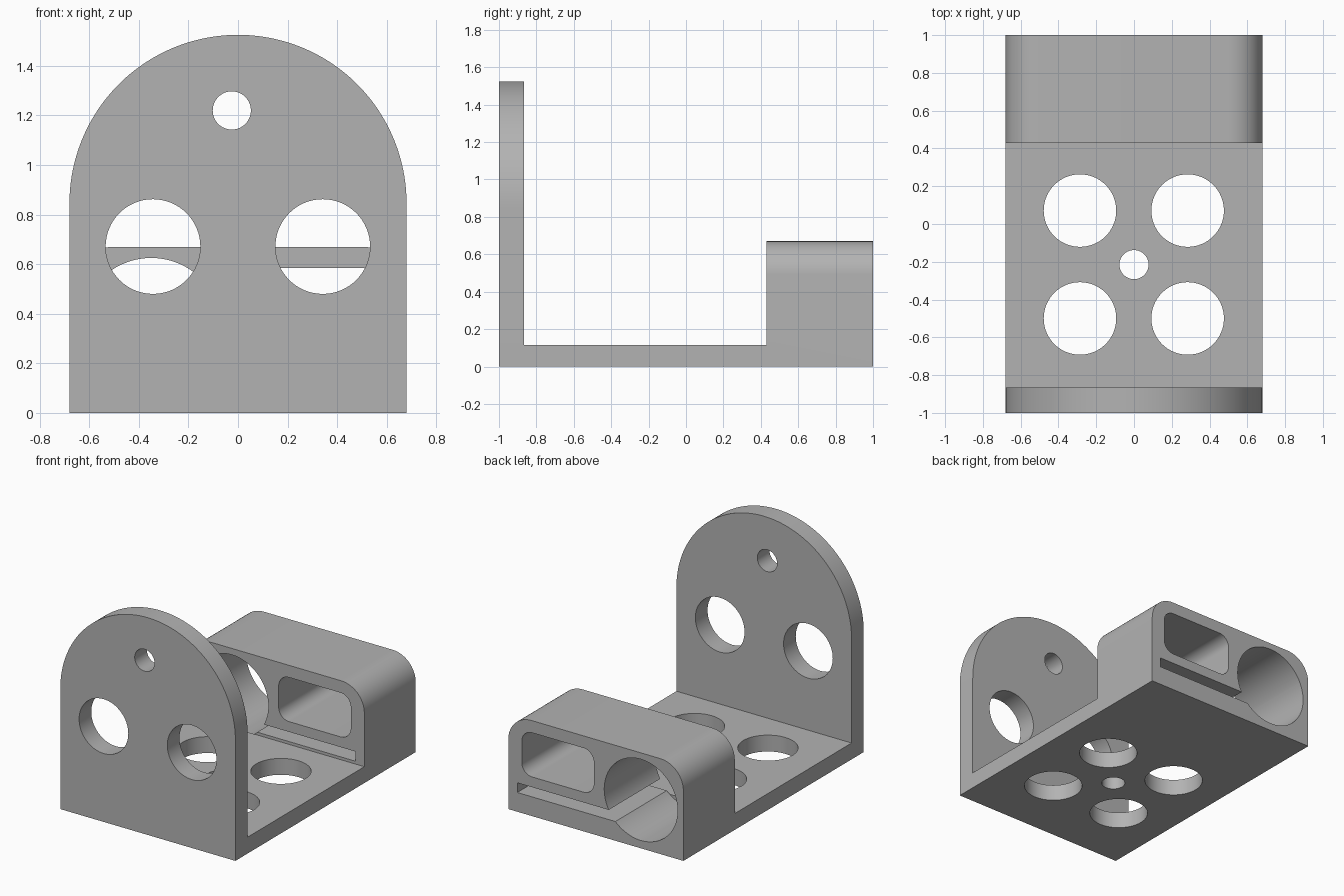
import bpy, bmesh
from math import sin, cos, pi, radians
from mathutils import Vector

default = bpy.data.objects.get("Cube")
if default:
    bpy.data.objects.remove(default, do_unlink=True)

grey = bpy.data.materials.new("plain_grey")
grey.use_nodes = True
tone = (0.45, 0.45, 0.45, 1)
grey.diffuse_color = tone
grey.node_tree.nodes["Principled BSDF"].inputs["Base Color"].default_value = tone


def arc(cx, cz, r, a0, a1, n):
    """Points along an arc, angles in degrees."""
    steps = [radians(a0 + (a1 - a0) * i / n) for i in range(n + 1)]
    return [(cx + r * cos(a), cz + r * sin(a)) for a in steps]


def circle(cx, cz, r, n=64):
    return arc(cx, cz, r, 0, 360, n)[:-1]


def rounded(x0, x1, z0, z1, top, bottom=0):
    """Rectangle with rounded top and, optionally, bottom corners."""
    pts = arc(x1 - top, z1 - top, top, 0, 90, 16) + arc(x0 + top, z1 - top, top, 90, 180, 16)
    if bottom:
        pts += arc(x0 + bottom, z0 + bottom, bottom, 180, 270, 16)
        pts += arc(x1 - bottom, z0 + bottom, bottom, 270, 360, 16)
    else:
        pts += [(x0, z0), (x1, z0)]
    return pts


def prism(name, profile, start, end, axis="y"):
    """Extrude a flat profile along y (x, z points) or z (x, y points)."""
    bm = bmesh.new()
    place = (lambda u, v: (u, start, v)) if axis == "y" else (lambda u, v: (u, v, start))
    face = bm.faces.new([bm.verts.new(place(u, v)) for u, v in profile])
    move = Vector((0, end - start, 0) if axis == "y" else (0, 0, end - start))
    new = bmesh.ops.extrude_face_region(bm, geom=[face])["geom"]
    bmesh.ops.translate(bm, vec=move, verts=[v for v in new if isinstance(v, bmesh.types.BMVert)])
    bmesh.ops.recalc_face_normals(bm, faces=bm.faces)
    mesh = bpy.data.meshes.new(name)
    bm.to_mesh(mesh)
    bm.free()
    mesh.materials.append(grey)
    obj = bpy.data.objects.new(name, mesh)
    bpy.context.collection.objects.link(obj)
    return obj


def combine(target, other, operation):
    """Apply an exact boolean and discard the second object."""
    mod = target.modifiers.new("combine", "BOOLEAN")
    mod.operation, mod.object, mod.solver = operation, other, "EXACT"
    bpy.context.view_layer.objects.active = target
    bpy.ops.object.modifier_apply(modifier=mod.name)
    bpy.data.objects.remove(other, do_unlink=True)


def cut(target, profile, start, end, axis="y"):
    cutter = prism("cutter", profile, start, end, axis)
    cutter.hide_render = True
    combine(target, cutter, "DIFFERENCE")


HALF, FLOOR = 0.68, 0.115
WALL_Y, BLOCK_Y = -0.865, 0.43

# Arched front wall with two large holes and a small one
bracket = prism("bracket", [(-HALF, 0), (HALF, 0)] + arc(0, 0.845, HALF, 0, 180, 96), -1, WALL_Y)
for x, z, r in [(-0.343, 0.671, 0.191), (0.342, 0.671, 0.191), (-0.025, 1.22, 0.077)]:
    cut(bracket, circle(x, z, r), -1.1, WALL_Y + 0.1)

# Floor plate with four large holes around a small one
floor = prism("floor_plate", [(-HALF, WALL_Y), (HALF, WALL_Y), (HALF, BLOCK_Y), (-HALF, BLOCK_Y)],
              0, FLOOR, "z")
for x in (-0.286, 0.284):
    for y in (-0.5, 0.071):
        cut(floor, circle(x, y, 0.192), -0.1, 0.3, "z")
cut(floor, circle(0, -0.215, 0.077), -0.1, 0.3, "z")

# Rear block with a round bore, a rounded window and a thin slot into the bore
block = prism("rear_block", rounded(-HALF, HALF, 0, 0.67, 0.18), BLOCK_Y, 1)
cut(block, circle(-0.35, 0.34, 0.285, 96), 0.3, 1.1)
cut(block, rounded(0.015, 0.575, 0.275, 0.585, 0.08, 0.08), 0.3, 1.1)
cut(block, [(-0.3, 0.135), (0.61, 0.135), (0.61, 0.203), (-0.3, 0.203)], 0.3, 1.1)

# Join everything into one solid bracket
combine(bracket, floor, "UNION")
combine(bracket, block, "UNION")

bpy.ops.object.select_all(action="DESELECT")
bracket.select_set(True)
bpy.context.view_layer.objects.active = bracket
bpy.ops.object.shade_smooth_by_angle(angle=radians(30))
